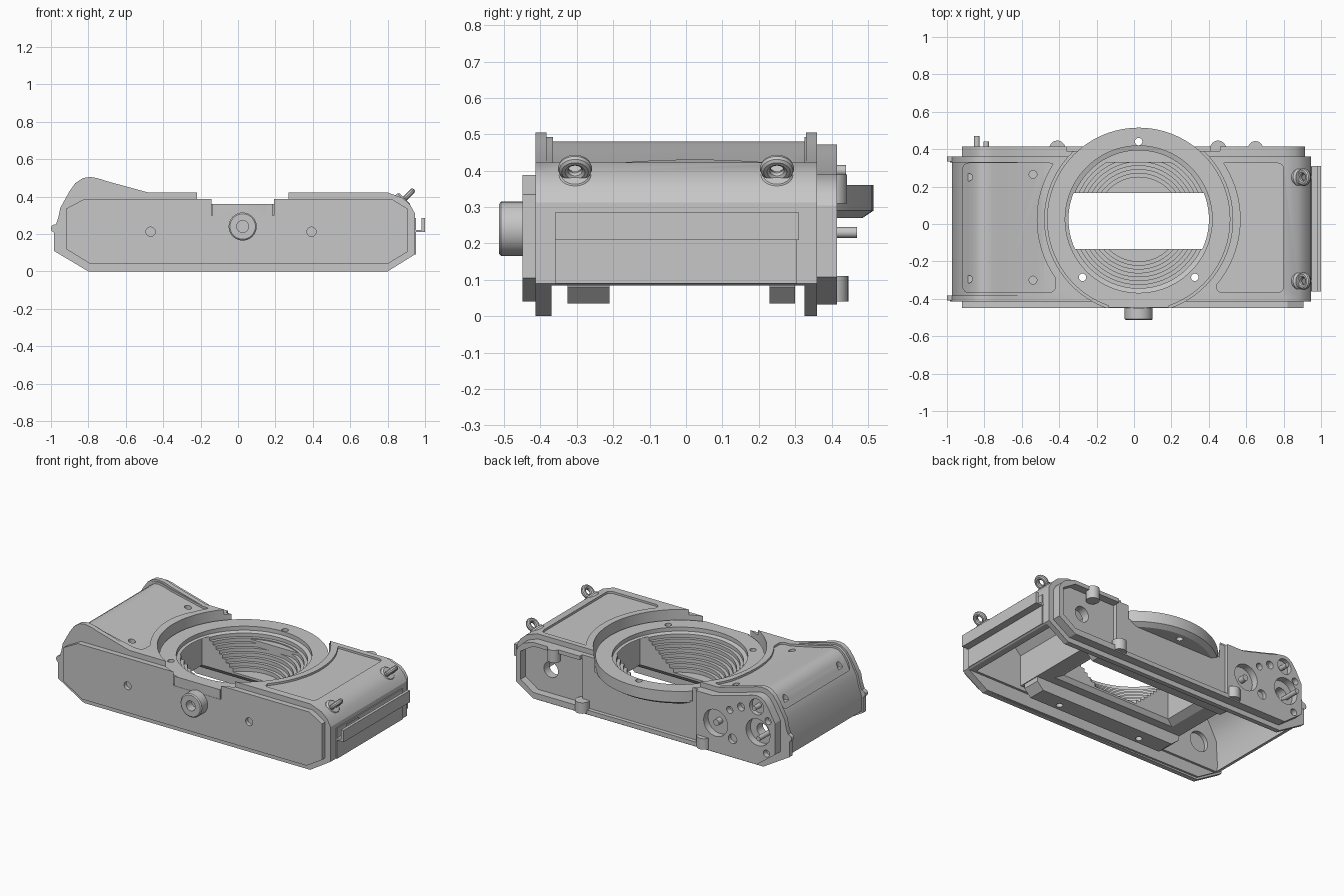
import bpy, bmesh, math
from mathutils import Matrix, Vector

old = bpy.data.objects.get("Cube")
if old:
    bpy.data.objects.remove(old)

grey = bpy.data.materials.new("satin grey metal")
grey.use_nodes = True
COL = (0.57, 0.57, 0.57, 1)
grey.diffuse_color = COL
grey.node_tree.nodes["Principled BSDF"].inputs["Base Color"].default_value = COL
CX, CY = 0.025, 0.025      # lens mount centre
AXIS = {"z": Matrix(), "y": Matrix.Rotation(-math.pi / 2, 4, "X")}


def finish(name, bm, matrix=None):
    if matrix:
        bm.transform(matrix)
    bmesh.ops.recalc_face_normals(bm, faces=bm.faces)
    me = bpy.data.meshes.new(name)
    bm.to_mesh(me)
    bm.free()
    me.materials.append(grey)
    ob = bpy.data.objects.new(name, me)
    bpy.context.collection.objects.link(ob)
    return ob


def prism(name, pts, y0, y1):
    bm = bmesh.new()
    face = bm.faces.new([bm.verts.new((x, y0, z)) for x, z in pts])
    ext = bmesh.ops.extrude_face_region(bm, geom=[face])["geom"]
    top = [v for v in ext if isinstance(v, bmesh.types.BMVert)]
    bmesh.ops.translate(bm, verts=top, vec=(0, y1 - y0, 0))
    return finish(name, bm)


def box(name, x0, x1, y0, y1, z0, z1, corner=0):
    bm = bmesh.new()
    bmesh.ops.create_cube(bm, size=1)
    bm.transform(Matrix.Translation(((x0 + x1) / 2, (y0 + y1) / 2, (z0 + z1) / 2))
                 @ Matrix.Diagonal((x1 - x0, y1 - y0, z1 - z0, 1)))
    if corner:
        up = [e for e in bm.edges if abs(e.verts[0].co.z - e.verts[1].co.z) > 1e-4]
        bmesh.ops.bevel(bm, geom=up, offset=corner, segments=4, affect="EDGES", profile=0.5)
    return finish(name, bm)


def lathe(name, profile, loc, axis="z", seg=32, matrix=None):
    """Closed solid of revolution from (radius, height) points."""
    bm = bmesh.new()
    rings = [[bm.verts.new((r * math.cos(a), r * math.sin(a), h))
              for a in (2 * math.pi * i / seg for i in range(seg))] for r, h in profile]
    for a, b in zip(rings, rings[1:]):
        for i in range(seg):
            j = (i + 1) % seg
            bm.faces.new((a[i], a[j], b[j], b[i]))
    bm.faces.new(rings[0])
    bm.faces.new(rings[-1])
    return finish(name, bm, Matrix.Translation(loc) @ (matrix or AXIS[axis]))


def cyl(name, r, loc, length, axis="z", seg=32):
    return lathe(name, [(r, 0), (r, length)], loc, axis, seg)


def cut(ob, *cutters):
    for c in cutters:
        m = ob.modifiers.new("cut", "BOOLEAN")
        m.operation, m.solver, m.object = "DIFFERENCE", "EXACT", c
        bpy.context.view_layer.objects.active = ob
        bpy.ops.object.modifier_apply(modifier=m.name)
        bpy.data.objects.remove(c)


def offset(pts, d):
    """Move a counter-clockwise outline inwards by d."""
    out, n = [], len(pts)
    for i in range(n):
        a, b, c = (Vector(pts[k % n]) for k in (i - 1, i, i + 1))
        u, v = (b - a).normalized(), (c - b).normalized()
        m = Vector((-u.y - v.y, u.x + v.x)).normalized()
        p = b + m * d / max(0.4, m.dot(Vector((-u.y, u.x))))
        out.append((p.x, p.y))
    return out


# Outlines in x and z
plate_line = [(-.80, 0), (.80, 0), (.945, .09), (.945, .312), (.92, .357), (.88, .393), (.80, .422),
              (-.48, .422), (-.70, .482), (-.75, .498), (-.79, .505), (-.83, .499), (-.87, .472),
              (-.90, .43), (-.95, .34), (-.96, .29), (-.985, .22), (-.985, .11)]
cover_line = [(-.79, .04), (.80, .04), (.907, .105), (.907, .335), (.82, .388),
              (-.82, .388), (-.92, .335), (-.92, .12)]
body_line = [q if p[0] < -.6 else p for p, q in zip(plate_line, offset(plate_line, .012))]
back_line = [(max(x, -.92), z) for x, z in offset(plate_line, .032)]


def mount_cut():
    return cyl("mount_cutter", .503, (CX, CY, .30), .5, seg=96)


def bore_cut():
    prof = [(.225, .15)]
    for i in range(8):
        r = .225 + i * .0205
        prof += [(r, .152 + i * .022), (r, .152 + (i + 1) * .022)]
    prof += [(.393, .335), (.393, .6)]
    return lathe("bore_cutter", prof, (CX, CY, 0), seg=96)


def gate_cut():
    return box("gate_cutter", CX - .395, CX + .395, -.135, .165, -.1, .33)


def mount_holes():
    return [cyl("screw_cutter", .02, (CX + x, y, -.1), .7, seg=16)
            for x, y in ((0, .44), (-.30, -.285), (.30, -.285))]


# Main body with recessed grip panels
body = prism("main_body", body_line, -.39, .345)
for x0, x1 in ((-.915, -.42), (.44, .80)):
    panel = box("panel_cutter", x0, x1, -.365, .325, .30, .7, .03)
    cut(panel, cyl("arc_cutter", .545, (CX, CY, .2), .6, seg=96),
        prism("core_cutter", offset(body_line, .013), -.5, .5))
    cut(body, panel)
cut(body, mount_cut(), box("underside_cutter", -1.1, 1.1, -.37, .325, -.1, .085))
# Film chambers and film channel
cut(body, prism("spool_cutter", [(-.90, .0), (-.52, .0), (-.52, .37), (-.68, .43), (-.80, .45),
                                 (-.86, .40), (-.92, .29), (-.93, .12)], -.355, .31),
    prism("cassette_cutter", [(.56, 0), (.86, 0), (.90, .10), (.90, .31), (.80, .37),
                              (.62, .37), (.56, .31)], -.355, .31),
    box("channel_cutter", -.6, .6, -.355, .31, -.1, .11))
frustum = lathe("gate_bevel_cutter", [(1, 0), (.76, .065)], (CX, .015, .075), seg=4,
                matrix=Matrix.Diagonal((.72, .275, 1, 1)) @ Matrix.Rotation(math.pi / 4, 4, "Z"))
cut(body, bore_cut(), gate_cut(), frustum, *mount_holes(),
    cyl("spindle_cutter", .065, (-.79, -.405, .24), .1, "y"))
for x, y in ((-.885, .25), (-.885, -.295), (-.54, .265), (-.54, -.30)):
    cut(body, cyl("panel_screw_cutter", .021, (x, y, .39 if x > -.6 else .40), .2, seg=16))

# Film rails beside the gate, with sloped ends
for y0, y1 in ((-.325, -.21), (.23, .30)):
    rail = prism("film_rail", [(-.46, .035), (.51, .035), (.555, .08), (.555, .13),
                               (-.515, .13), (-.515, .08)], y0, y1)
    cut(rail, *mount_holes())

# Lens mount ring
ring = lathe("lens_mount_ring", [(.46, .27), (.49, .29), (.49, .36), (.49, .3605)],
             (CX, CY, 0), seg=96)
cut(ring, bore_cut(), gate_cut(), box("front_trim_cutter", -1, 1, -.8, -.447, 0, 1), *mount_holes())

# Front and back plates
front_plate = prism("front_plate", plate_line, -.414, -.383)
front_cover = prism("front_cover", cover_line, -.449, -.411)
back_plate = prism("back_plate", plate_line, .33, .36)
for p in (front_plate, front_cover, back_plate):
    cut(p, mount_cut())
# Filler that carries the front edge of the mount
box("mount_seat", CX - .16, CX + .16, -.447, -.39, .28, .36)
for x in (-.467, .393):
    cut(front_cover, cyl("cover_hole_cutter", .025, (x, -.5, .212), .075, "y", 20))

# Back cover: open pocket on one side, mechanism block on the other
back_cover = prism("back_cover", back_line, .355, .415)
cut(back_cover, mount_cut(),
    prism("cassette_pocket_cutter", [(.46, .07), (.79, .07), (.88, .13), (.88, .31),
                                     (.79, .365), (.46, .365)], .364, .5),
    box("middle_pocket_cutter", -.36, .461, .39, .5, .06, .6))
for x, z, r, y in ((-.50, .22, .085, .37), (-.80, .24, .085, .37), (-.62, .15, .03, .39),
                   (-.68, .37, .025, .38), (-.79, .40, .05, .385), (-.87, .33, .022, .38),
                   (-.86, .12, .022, .38), (-.60, .33, .022, .38)):
    cut(back_cover, cyl("mechanism_cutter", r, (x, y, z), .2, "y", 24))
for ob in (back_cover, back_plate, body):
    cut(ob, cyl("fork_hole_cutter", .05, (.70, .25, .22), .3, "y", 24),
        cyl("spool_hole_cutter", .04, (-.80, .25, .24), .3, "y", 24))

# Pins on the mechanism side
for x, z, r, y1 in ((-.84, .23, .015, .47), (-.79, .40, .015, .44), (-.50, .22, .02, .41)):
    cyl("mechanism_pin", r, (x, .34, z), y1 - .34, "y", 20)

# Rounded screw bosses along the back edge
for x, z0, z1, r in ((-.41, .04, .11, .043), (.45, .04, .11, .043), (.65, .31, .39, .04)):
    cyl("screw_boss", r, (x, .403, z0), z1 - z0, seg=28)

# Tripod socket
socket = lathe("tripod_socket", [(.075, 0), (.075, .06), (.068, .066)],
               (CX, -.448, .24), seg=40, matrix=Matrix.Rotation(math.pi / 2, 4, "X"))
cut(socket, cyl("socket_cutter", .032, (CX, -.6, .24), .14, "y", 24))

# Side plate with a small window, and the door catch
side = box("side_plate", .90, .952, -.36, .305, .09, .285)
cut(side, box("window_cutter", .947, 1, -.26, -.135, .22, .272))
box("catch_base", .93, 1.0, -.36, .31, .21, .222)
box("catch_lip", .982, 1.0, -.36, .31, .21, .285)

# Strap lugs tilted outwards
for y in (-.305, .25):
    tilt = Matrix.Rotation(math.radians(45), 4, "Y")
    lathe("lug_base", [(.048, -.03), (.048, .018), (.038, .028)], (.872, y, .37), matrix=tilt)
    bpy.ops.mesh.primitive_torus_add(major_radius=.032, minor_radius=.015, major_segments=28,
                                     minor_segments=10, location=(.908, y, .406),
                                     rotation=(0, math.radians(-45), 0))
    lug = bpy.context.object
    lug.name = "strap_lug"
    lug.data.materials.append(grey)

# Door hinge pins
for y0 in (-.41, .335):
    cyl("hinge_lug", .022, (-.978, y0, .23), .027, "y", 20)

# Smooth curved faces, keep hard edges
bpy.ops.object.select_all(action="DESELECT")
for ob in bpy.context.scene.objects:
    if ob.type == "MESH" and grey.name in ob.data.materials:
        ob.select_set(True)
        bpy.context.view_layer.objects.active = ob
bpy.ops.object.shade_smooth_by_angle(angle=math.radians(28))
